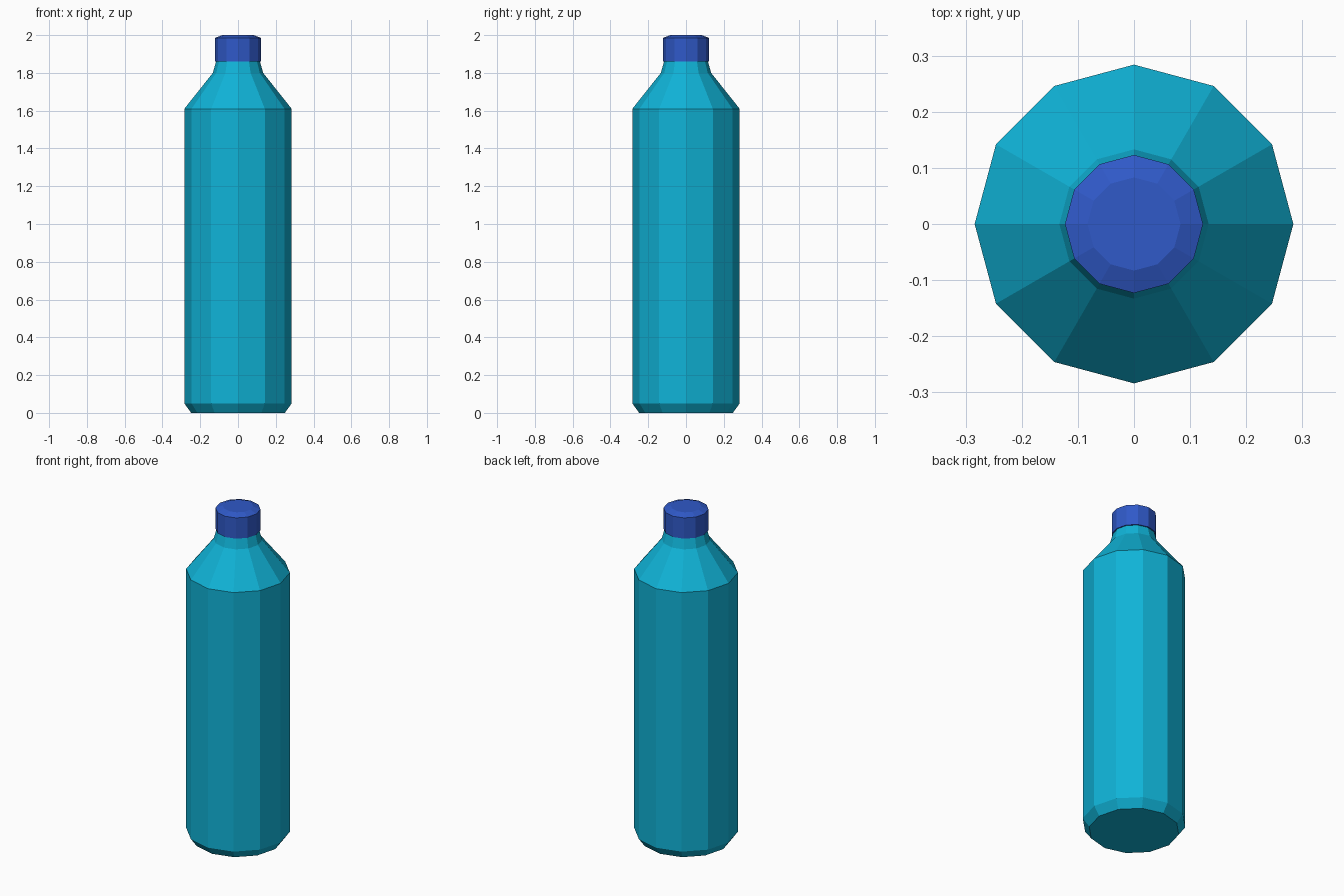
import bpy, bmesh, math

if "Cube" in bpy.data.objects:
    bpy.data.objects.remove(bpy.data.objects["Cube"])

SIDES = 12


def material(name, color):
    m = bpy.data.materials.new(name)
    m.diffuse_color = (*color, 1.0)
    m.use_nodes = True
    m.node_tree.nodes["Principled BSDF"].inputs["Base Color"].default_value = m.diffuse_color
    return m


def lathe(name, profile, mat):
    """Closed faceted solid from a list of (radius, height) points."""
    bm = bmesh.new()
    rings = []
    for r, z in profile:
        rings.append([bm.verts.new((r * math.cos(math.tau * i / SIDES),
                                    r * math.sin(math.tau * i / SIDES), z))
                      for i in range(SIDES)])
    for lo, hi in zip(rings, rings[1:]):
        for i in range(SIDES):
            j = (i + 1) % SIDES
            bm.faces.new((lo[i], lo[j], hi[j], hi[i]))
    bm.faces.new(rings[0][::-1])
    bm.faces.new(rings[-1])
    mesh = bpy.data.meshes.new(name)
    bm.to_mesh(mesh)
    bm.free()
    mesh.materials.append(mat)
    obj = bpy.data.objects.new(name, mesh)
    bpy.context.collection.objects.link(obj)
    return obj


teal = material("teal plastic", (0.005, 0.45, 0.68))
blue = material("blue plastic", (0.029, 0.1, 0.58))

# Bottle: chamfered base, straight wall, sloped shoulder, tapered neck
lathe("bottle_body", [(0.248, 0), (0.284, 0.05), (0.284, 1.61),
                      (0.133, 1.80), (0.115, 1.865)], teal)

# Screw cap with a shallow bevelled top
lathe("cap", [(0.123, 1.86), (0.123, 1.985), (0.083, 2.0)], blue)
